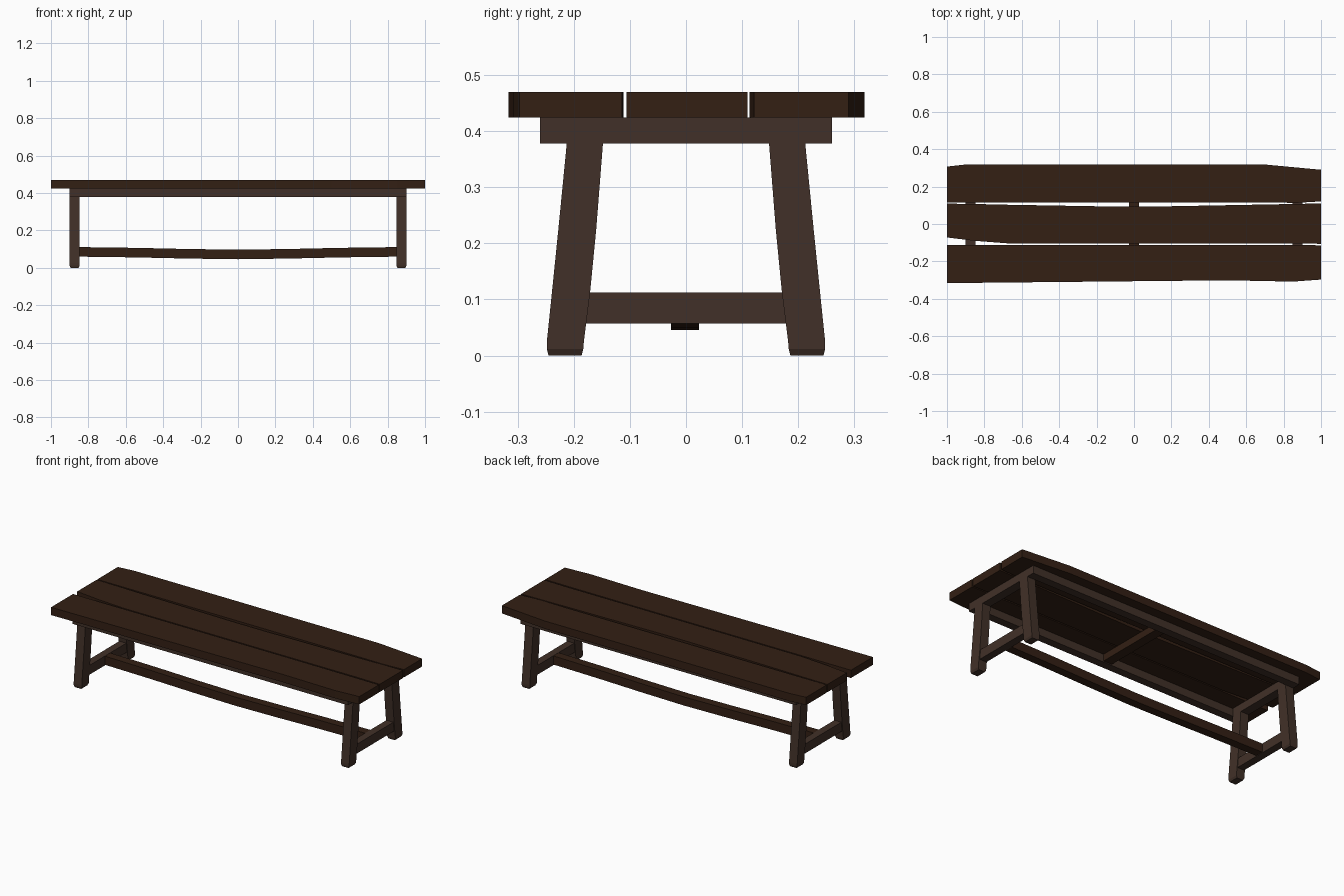
import bpy, bmesh

if "Cube" in bpy.data.objects:
    bpy.data.objects.remove(bpy.data.objects["Cube"])


def material(name, rgb):
    m = bpy.data.materials.new(name)
    m.diffuse_color = (*rgb, 1)
    m.use_nodes = True
    m.node_tree.nodes["Principled BSDF"].inputs["Base Color"].default_value = m.diffuse_color
    return m


DARK = material("dark_wood", (0.033, 0.014, 0.007))
FRAME = material("frame_wood", (0.053, 0.030, 0.021))


def loft(name, axis, rings, mat):
    """Board through rectangular sections (t, a0, a1, b0, b1) along an axis.
    Axis 0: t=x, a=y, b=z. Axis 2: t=z, a=x, b=y."""
    bm = bmesh.new()
    loops = []
    for t, a0, a1, b0, b1 in rings:
        corners = [(a0, b0), (a1, b0), (a1, b1), (a0, b1)]
        loops.append([bm.verts.new((t, a, b) if axis == 0 else (a, b, t))
                      for a, b in corners])
    for p, q in zip(loops, loops[1:]):
        for i in range(4):
            j = (i + 1) % 4
            bm.faces.new((p[i], p[j], q[j], q[i]))
    bm.faces.new(loops[0])
    bm.faces.new(loops[-1])
    bmesh.ops.recalc_face_normals(bm, faces=bm.faces)
    me = bpy.data.meshes.new(name)
    bm.to_mesh(me)
    bm.free()
    me.materials.append(mat)
    ob = bpy.data.objects.new(name, me)
    bpy.context.collection.objects.link(ob)
    return ob


def box(name, x0, x1, y0, y1, z0, z1, mat):
    return loft(name, 0, [(x0, y0, y1, z0, z1), (x1, y0, y1, z0, z1)], mat)


# Seat planks with uneven hewn edges: (x, y low, y high)
planks = {
    "back_plank": [(-1, .115, .307), (-.9, .115, .318), (0, .115, .318),
                   (.7, .115, .318), (.87, .113, .302), (1, .121, .29)],
    "middle_plank": [(-1, -.072, .109), (-.85, -.09, .107), (-.68, -.103, .103),
                     (-.1, -.103, .093), (.1, -.103, .093), (.85, -.103, .107),
                     (1, -.106, .11)],
    "front_plank": [(-1, -.316, -.111), (0, -.306, -.111), (.5, -.301, -.111),
                    (.85, -.308, -.112), (1, -.297, -.114)],
}
for name, outline in planks.items():
    loft(name, 0, [(x, y0, y1, .424, .47) for x, y0, y1 in outline], DARK)

# Long rails under the seat
for side, s in (("front", -1), ("back", 1)):
    y0, y1 = sorted((s * .2125, s * .26))
    box(side + "_rail", -.9, .9, y0, y1, .378, .424, FRAME)

# Middle batten
box("middle_batten", -.028, .028, -.2125, .2125, .384, .424, DARK)

# Splayed legs with bevelled feet: (z, inner y, outer y, inset)
leg = [(0, .186, .245, .006), (.012, .183, .248, 0), (.025, .182, .248, 0),
       (.112, .171, .239, 0), (.225, .160, .2275, 0), (.378, .148, .2125, 0)]
for end, e in (("left", -1), ("right", 1)):
    x0, x1 = sorted((e * .847, e * .9))
    for side, s in (("front", -1), ("back", 1)):
        rings = []
        for z, yi, yo, g in leg:
            y0, y1 = sorted((s * yi, s * yo))
            rings.append((z, x0 + g, x1 - g, y0, y1))
        loft(f"{side}_{end}_leg", 2, rings, FRAME)
    # Crossbeam and lower brace joining each pair of legs
    box(end + "_crossbeam", x0, x1, -.2125, .2125, .378, .424, FRAME)
    xb0, xb1 = sorted((e * .85, e * .895))
    box(end + "_brace", xb0, xb1, -.178, .178, .057, .112, FRAME)

# Sagging long stretcher
sag = [(-.85, .060), (-.55, .056), (-.28, .050), (0, .046),
       (.28, .050), (.55, .056), (.85, .060)]
loft("long_stretcher", 0, [(x, -.027, .023, z, z + .051) for x, z in sag], DARK)
